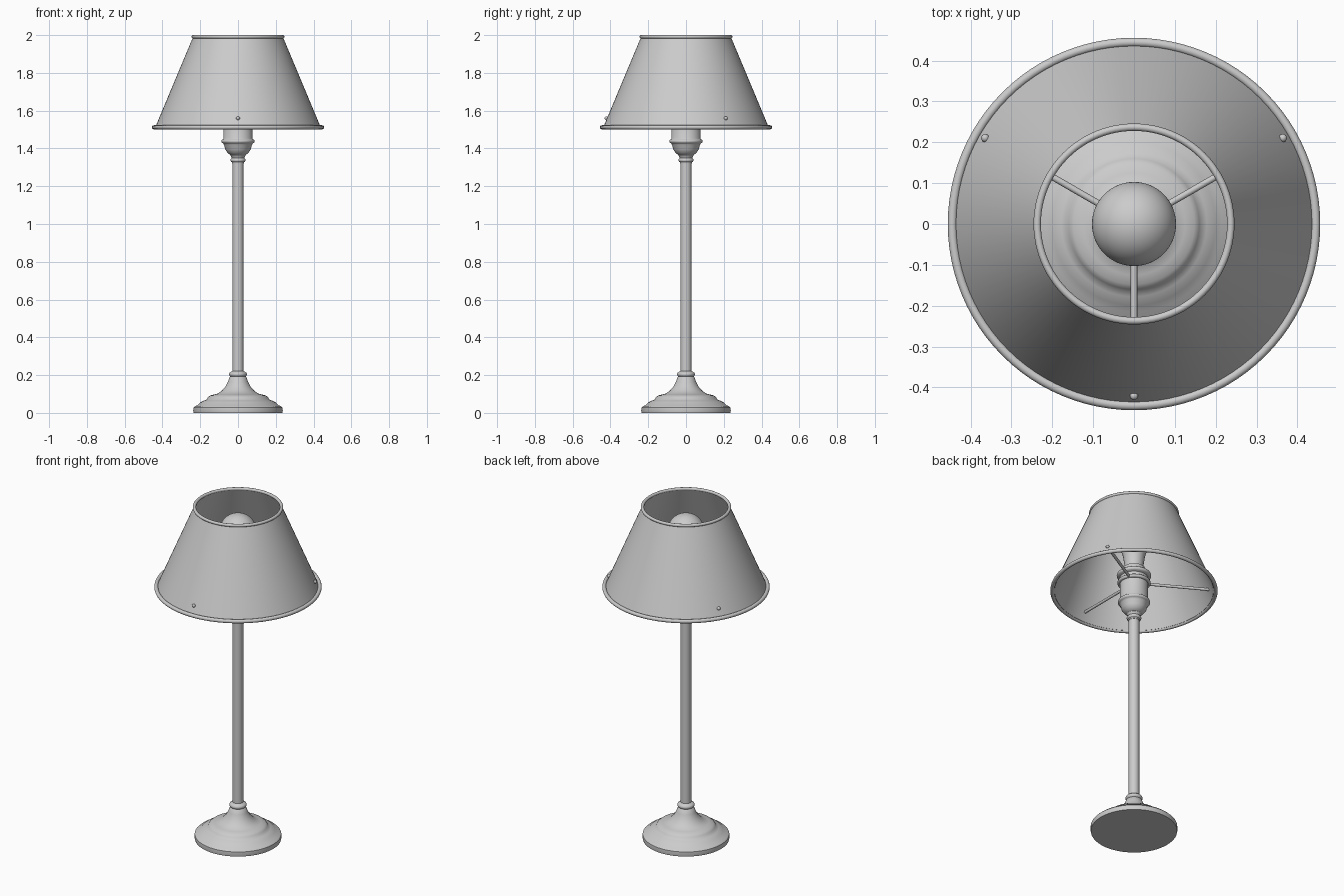
import bpy, bmesh, math
from mathutils import Vector, Matrix

cube = bpy.data.objects.get("Cube")
if cube:
    bpy.data.objects.remove(cube, do_unlink=True)

grey = bpy.data.materials.new("plain_grey")
grey.use_nodes = True
grey.diffuse_color = (0.6, 0.6, 0.6, 1)
grey.node_tree.nodes["Principled BSDF"].inputs["Base Color"].default_value = (0.6, 0.6, 0.6, 1)


def finish(name, bm, angle=40):
    """Turn a bmesh into a smooth, grey object."""
    bmesh.ops.remove_doubles(bm, verts=bm.verts, dist=1e-5)
    bmesh.ops.recalc_face_normals(bm, faces=bm.faces)
    mesh = bpy.data.meshes.new(name)
    bm.to_mesh(mesh)
    bm.free()
    mesh.materials.append(grey)
    obj = bpy.data.objects.new(name, mesh)
    bpy.context.collection.objects.link(obj)
    bpy.ops.object.select_all(action="DESELECT")
    obj.select_set(True)
    bpy.context.view_layer.objects.active = obj
    bpy.ops.object.shade_smooth_by_angle(angle=math.radians(angle))
    return obj


def lathe(name, profile, closed=False, steps=64, angle=40):
    """Spin (radius, height) points round the z axis."""
    bm = bmesh.new()
    verts = [bm.verts.new((r, 0, z)) for r, z in profile]
    pairs = list(zip(verts, verts[1:]))
    if closed:
        pairs.append((verts[-1], verts[0]))
    edges = [bm.edges.new(p) for p in pairs]
    bmesh.ops.spin(bm, geom=verts + edges, cent=(0, 0, 0), axis=(0, 0, 1),
                   angle=math.tau, steps=steps, use_duplicate=False)
    return finish(name, bm, angle)


def arc(r, z, radius, start, end, n=8):
    """Points on a circular arc in the profile plane, angles in degrees."""
    angles = [math.radians(start + (end - start) * i / n) for i in range(n + 1)]
    return [(r + radius * math.cos(a), z + radius * math.sin(a)) for a in angles]


def ring(name, major, z, minor):
    return lathe(name, arc(major, z, minor, 0, 330, 11), closed=True, steps=96)


# Stepped foot with a flared neck
foot = [(0, 0), (0.235, 0), (0.237, 0.01), (0.236, 0.028), (0.228, 0.036),
        (0.215, 0.04), (0.2, 0.055), (0.178, 0.066), (0.165, 0.072),
        (0.16, 0.082), (0.148, 0.092), (0.125, 0.098), (0.108, 0.102),
        (0.085, 0.118), (0.066, 0.14), (0.053, 0.165), (0.044, 0.19)]
lathe("foot", foot + arc(0.034, 0.204, 0.013, -60, 70) + [(0.031, 0.222), (0, 0.222)])

# Column and its upper collar
lathe("column", [(0, 0.21), (0.029, 0.21), (0.029, 1.33), (0, 1.33)], steps=48)
lathe("collar", [(0, 1.32), (0.032, 1.32)] + arc(0.029, 1.338, 0.011, -70, 70)
      + [(0.034, 1.352), (0.04, 1.362), (0.034, 1.37), (0, 1.37)])

# Lamp holder: cup, lower bead, barrel, upper bead
holder = [(0, 1.36), (0.038, 1.362), (0.056, 1.378), (0.068, 1.395), (0.074, 1.42)]
lathe("lamp_holder", holder + arc(0.077, 1.438, 0.011, -80, 80)
      + [(0.077, 1.452), (0.077, 1.59)] + arc(0.082, 1.605, 0.012, -80, 80)
      + [(0.068, 1.62), (0.06, 1.65), (0, 1.65)])

# Round bulb with a tapering neck
lathe("bulb", [(0, 1.63), (0.05, 1.63), (0.053, 1.68), (0.06, 1.73), (0.073, 1.772)]
      + arc(0, 1.845, 0.103, -38, 90, 24))

# Shade wall with rolled rims
lathe("shade", [(0.439, 1.51), (0.238, 1.99), (0.232, 1.99), (0.433, 1.51)],
      closed=True, steps=96)
ring("shade_lower_rim", 0.445, 1.512, 0.011)
ring("shade_upper_rim", 0.237, 1.991, 0.009)

# Three spokes carry the shade from a hub, each ending in a rivet
ring("spoke_hub", 0.081, 1.56, 0.01)
for i, side in enumerate(("front", "back_left", "back_right")):
    direction = Vector((0, -1, 0))
    direction.rotate(Matrix.Rotation(i * math.tau / 3, 3, "Z"))
    bm = bmesh.new()
    turn = direction.to_track_quat("Z", "Y").to_matrix().to_4x4()
    place = Matrix.Translation(direction * 0.245 + Vector((0, 0, 1.56))) @ turn
    bmesh.ops.create_cone(bm, cap_ends=True, segments=16, radius1=0.008,
                          radius2=0.008, depth=0.35, matrix=place)
    finish(side + "_spoke", bm)
    bm = bmesh.new()
    bmesh.ops.create_uvsphere(bm, u_segments=16, v_segments=10, radius=0.01,
                              matrix=Matrix.Translation(direction * 0.421 + Vector((0, 0, 1.56))))
    finish(side + "_rivet", bm)
